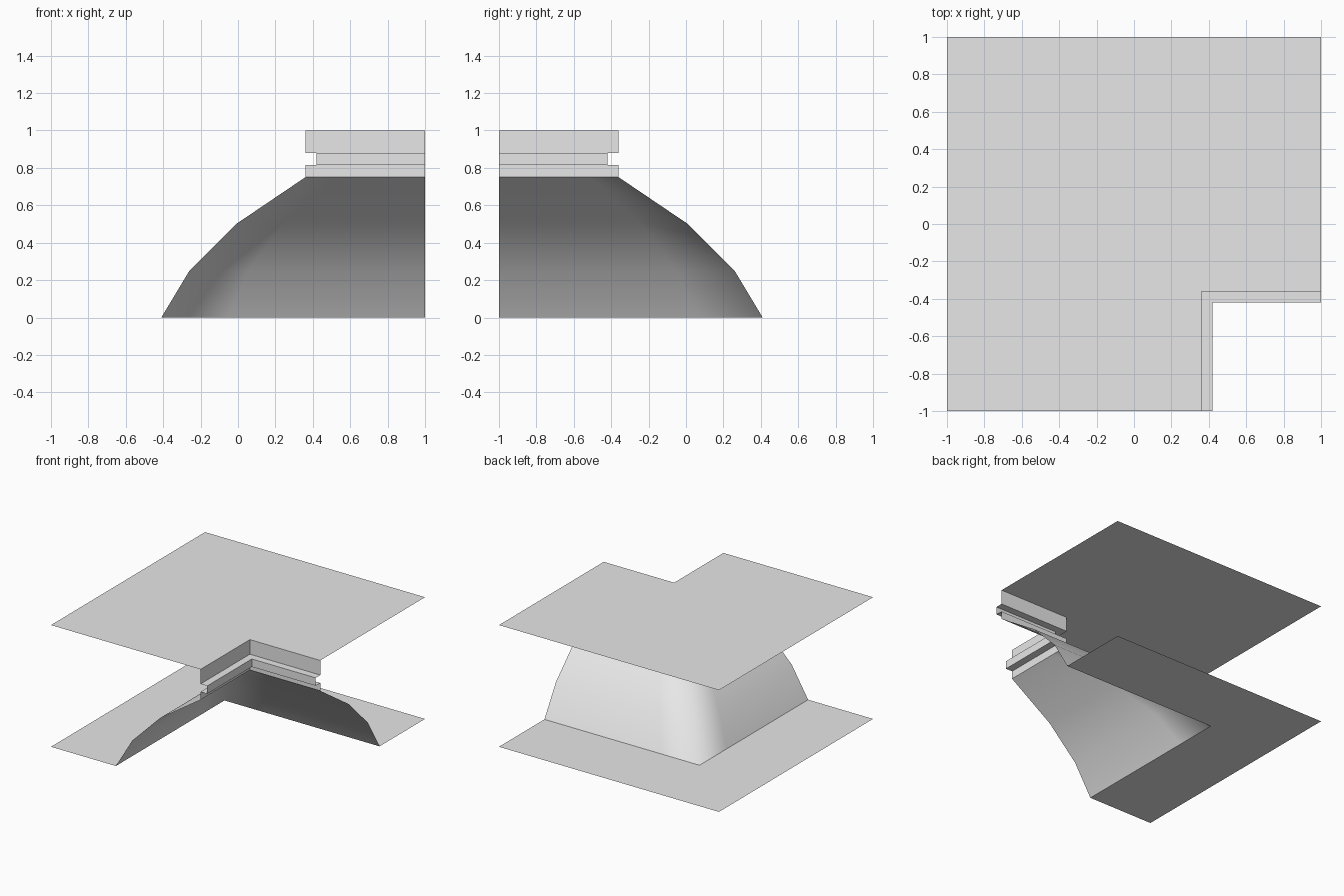
import bpy
import bmesh

cube = bpy.data.objects.get("Cube")
if cube:
    bpy.data.objects.remove(cube, do_unlink=True)

grey = bpy.data.materials.new("plain_grey")
grey.use_nodes = True
colour = (0.8, 0.8, 0.8, 1)
grey.diffuse_color = colour
grey.node_tree.nodes["Principled BSDF"].inputs["Base Color"].default_value = colour


def corner_sweep(name, profile, columns=1, smooth=False):
    """Sweep (corner offset, height) points along both legs of a square corner."""
    bm = bmesh.new()
    rows = []
    for c, z in profile:
        steps = [i / columns for i in range(columns + 1)]
        leg = [1 + (c - 1) * t for t in steps]
        path = [(x, -c) for x in leg] + [(c, -x) for x in reversed(leg[:-1])]
        rows.append([bm.verts.new((x, y, z)) for x, y in path])
    for low, high in zip(rows, rows[1:]):
        for j in range(len(low) - 1):
            face = bm.faces.new((low[j], low[j + 1], high[j + 1], high[j]))
            face.smooth = smooth
    mesh = bpy.data.meshes.new(name)
    bm.to_mesh(mesh)
    bm.free()
    mesh.materials.append(grey)
    obj = bpy.data.objects.new(name, mesh)
    bpy.context.collection.objects.link(obj)
    return obj


# Flat lower ground around the corner
corner_sweep("floor", [(-1, 0), (-0.41, 0)])

# Flared hollow base, softly shaded across its corner
corner_sweep("flared_base",
             [(-0.41, 0), (-0.26, 0.25), (-0.01, 0.5), (0.36, 0.75)],
             columns=4, smooth=True)

# Square collar with a recessed groove
corner_sweep("grooved_collar",
             [(0.36, 0.75), (0.36, 0.815), (0.42, 0.815),
              (0.42, 0.88), (0.36, 0.88), (0.36, 1)])

# Flat upper sheet
corner_sweep("ceiling", [(0.36, 1), (-1, 1)])
